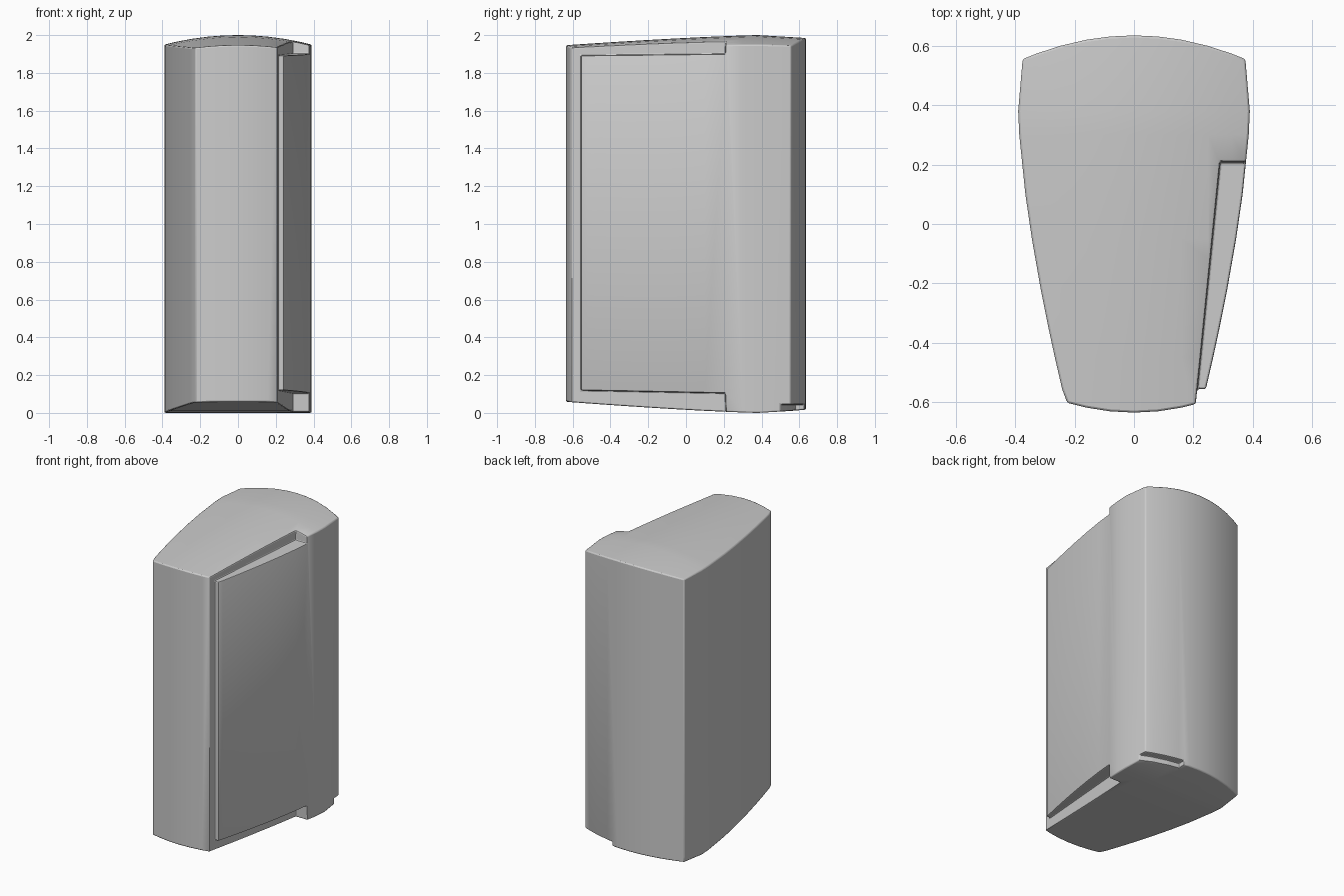
import bpy, bmesh
from mathutils import Vector

if "Cube" in bpy.data.objects:
    bpy.data.objects.remove(bpy.data.objects["Cube"])

grey = bpy.data.materials.new("light grey")
grey.use_nodes = True
colour = (0.6, 0.6, 0.6, 1)
grey.diffuse_color = colour
grey.node_tree.nodes["Principled BSDF"].inputs["Base Color"].default_value = colour

PEAK = 0.38  # y of the widest and tallest section


def side_x(y):
    if y > PEAK:
        return 0.39 - 0.015 * (y - PEAK) / 0.175
    return 0.39 - 0.148 * ((PEAK - y) / 0.936) ** 1.5


def back_y(x):
    return 0.635 - 0.08 * (x / 0.375) ** 2


def front_y(x):
    return -0.635 + 0.028 * (x / 0.207) ** 2


def slope(y):
    if y < PEAK:
        return 0.053 * ((PEAK - y) / 1.01) ** 1.3
    return 0.015 * ((y - PEAK) / 0.25) ** 1.3


def make_object(name, bm):
    bmesh.ops.recalc_face_normals(bm, faces=bm.faces)
    mesh = bpy.data.meshes.new(name)
    bm.to_mesh(mesh)
    bm.free()
    obj = bpy.data.objects.new(name, mesh)
    bpy.context.collection.objects.link(obj)
    mesh.materials.append(grey)
    return obj


def prism(points, offset):
    bm = bmesh.new()
    face = bm.faces.new([bm.verts.new(p) for p in points])
    copy = bmesh.ops.extrude_face_region(bm, geom=[face], use_keep_orig=True)
    moved = [v for v in copy["geom"] if isinstance(v, bmesh.types.BMVert)]
    bmesh.ops.translate(bm, verts=moved, vec=offset)
    return bm


# Casing: plan outline, gridded, then raised to a crowned top
stations_x = [0.08, 0.16, 0.25, 0.33]
stations_y = [-0.45, -0.36, -0.22, -0.05, 0.1, 0.3, PEAK]
half = [(x, front_y(x)) for x in (0.08, 0.16, 0.225)]
half += [(side_x(y), y) for y in [-0.556] + stations_y + [0.555]]
half += [(x, back_y(x)) for x in reversed(stations_x)]
outline = [(0, front_y(0))] + half + [(0, back_y(0))]
outline += [(-x, y) for x, y in reversed(half)]

bm = bmesh.new()
bm.faces.new([bm.verts.new((x, y, 0)) for x, y in outline])
cuts = [((x * s, 0, 0), (1, 0, 0)) for x in stations_x for s in (-1, 1)]
cuts += [((0, 0, 0), (1, 0, 0))] + [((0, y, 0), (0, 1, 0)) for y in stations_y]
for point, normal in cuts:
    bmesh.ops.bisect_plane(bm, geom=bm.verts[:] + bm.edges[:] + bm.faces[:],
                           plane_co=point, plane_no=normal, dist=0.0005)
base = bm.faces[:]
copy = bmesh.ops.extrude_face_region(bm, geom=base, use_keep_orig=True)
top = {v for v in copy["geom"] if isinstance(v, bmesh.types.BMVert)}
for v in bm.verts:
    if v in top:
        v.co.z = 2 - slope(v.co.y) - 0.33 * v.co.x ** 2
    else:
        v.co.z = slope(v.co.y) * 1.1
casing = make_object("casing", bm)


def cut(name, bm, mirrored):
    if mirrored:
        for v in bm.verts:
            v.co.x *= -1
    cutter = make_object(name, bm)
    cutter.hide_render = True
    cutter.hide_set(True)
    mod = casing.modifiers.new(name, "BOOLEAN")
    mod.operation = "DIFFERENCE"
    mod.solver = "EXACT"
    mod.object = cutter


# Side steps leave a raised panel; the inner wall tapers toward the front
step_profile = [(-0.8, -0.2), (0.22, -0.2), (0.208, 0.105), (-0.556, 0.12),
                (-0.556, 1.892), (0.208, 1.9), (0.222, 2.2), (-0.8, 2.2)]
for side, mirrored in (("left", False), ("right", True)):
    points = [(0.213 + 0.1 * (y + 0.556), y, z) for y, z in step_profile]
    bm = prism(points, Vector((0.5, 0, 0)))
    cut(side + "_step_cutter", bm, mirrored)

    # Shallow recess under each back corner
    plan = [(x, back_y(x) - 0.05) for x in (0.12, 0.2, 0.3, 0.45)]
    plan += [(0.45, 0.8), (0.12, 0.8)]
    bm = prism([(x, y, -0.1) for x, y in plan], Vector((0, 0, 0.145)))
    cut(side + "_recess_cutter", bm, mirrored)

# Soft edges
bevel = casing.modifiers.new("soft_edges", "BEVEL")
bevel.width = 0.007
bevel.segments = 2
bevel.limit_method = "ANGLE"
bevel.angle_limit = 0.6
bevel.use_clamp_overlap = False

bpy.context.view_layer.objects.active = casing
casing.select_set(True)
bpy.ops.object.shade_smooth_by_angle(angle=0.6)
